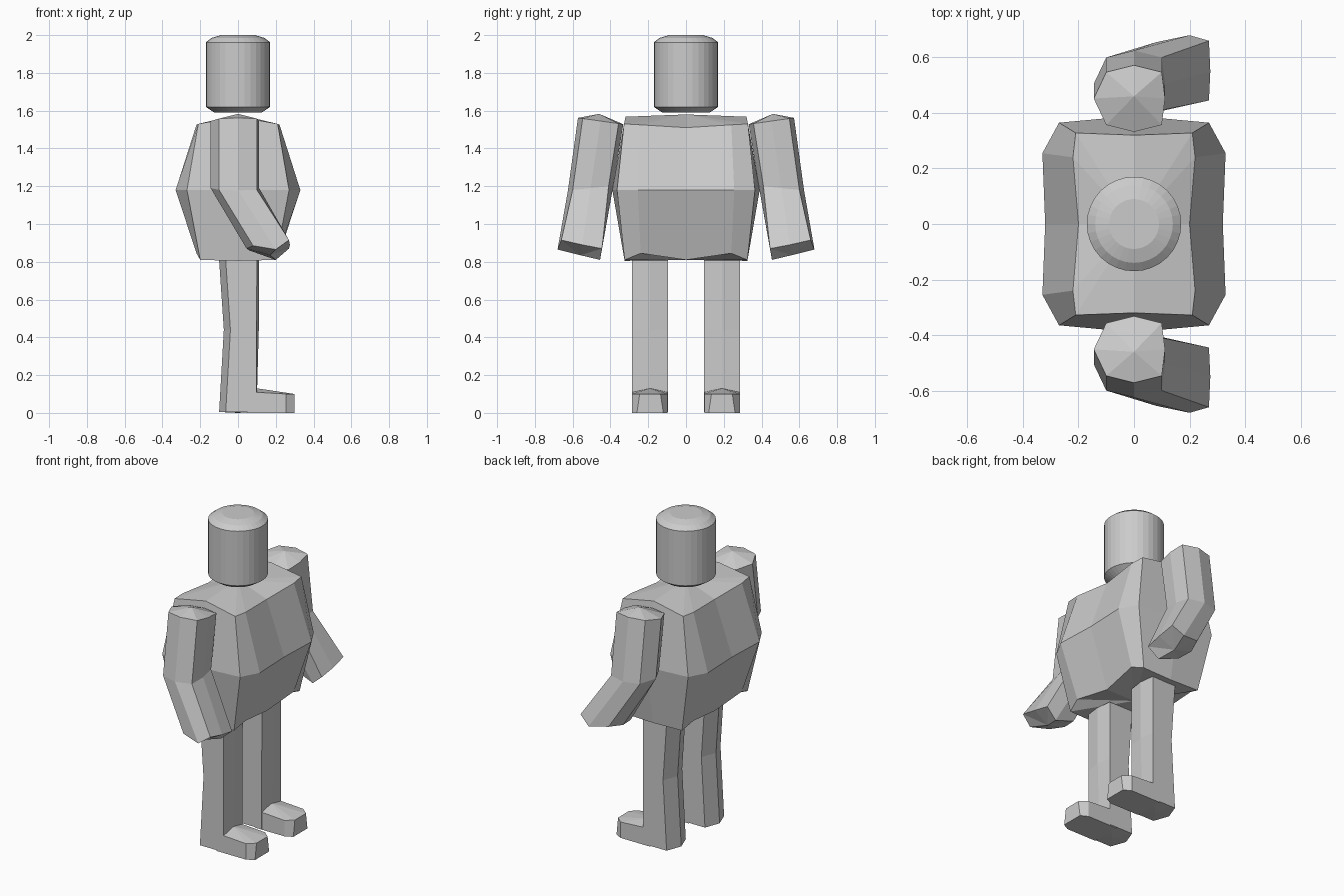
import bpy
import bmesh
import math

cube = bpy.data.objects.get("Cube")
if cube:
    bpy.data.objects.remove(cube, do_unlink=True)

GREY = bpy.data.materials.new("plain_grey")
GREY.use_nodes = True
COLOUR = (0.6, 0.6, 0.6, 1.0)
GREY.diffuse_color = COLOUR
GREY.node_tree.nodes["Principled BSDF"].inputs["Base Color"].default_value = COLOUR


def loft(name, rings, start, end, side=1):
    """Skin equal rings of points and close both ends with a fan to a point."""
    bm = bmesh.new()

    def vert(p):
        return bm.verts.new((p[0], p[1] * side, p[2]))

    loops = [[vert(p) for p in ring] for ring in rings]
    n = len(loops[0])
    for a, b in zip(loops, loops[1:]):
        for i in range(n):
            j = (i + 1) % n
            bm.faces.new((a[i], a[j], b[j], b[i]))
    for loop, tip in ((loops[0], start), (loops[-1], end)):
        t = vert(tip)
        for i in range(n):
            bm.faces.new((loop[i], loop[(i + 1) % n], t))
    bmesh.ops.recalc_face_normals(bm, faces=bm.faces)
    mesh = bpy.data.meshes.new(name)
    bm.to_mesh(mesh)
    bm.free()
    mesh.materials.append(GREY)
    obj = bpy.data.objects.new(name, mesh)
    bpy.context.collection.objects.link(obj)
    return obj


def circle(r, z, n=32):
    return [(r * math.cos(2 * math.pi * i / n), r * math.sin(2 * math.pi * i / n), z)
            for i in range(n)]


def four_way(quarter):
    """Mirror points running from the +x axis to the +y axis around the full ring."""
    half = quarter + [(-x, y, z) for x, y, z in reversed(quarter[:-1])]
    return half + [(x, -y, z) for x, y, z in reversed(half[1:-1])]


# Head: drum with softened rims
loft("head", [circle(r, z) for r, z in
              ((0.125, 1.59), (0.17, 1.62), (0.17, 1.962), (0.14, 1.985), (0.09, 2.0))],
     (0, 0, 1.59), (0, 0, 2.0))

# Torso: barrel of three chunky rings
loft("torso", [
    four_way([(0.20, 0, 0.81), (0.22, 0.24, 0.845), (0.20, 0.325, 0.81), (0, 0.325, 0.805)]),
    four_way([(0.32, 0, 1.18), (0.33, 0.255, 1.18), (0.27, 0.365, 1.18), (0, 0.39, 1.18)]),
    four_way([(0.20, 0, 1.51), (0.22, 0.24, 1.525), (0.21, 0.328, 1.53), (0, 0.32, 1.568)])],
    (0, 0, 0.81), (0, 0, 1.58))


def arm_ring(y, z, tilt):
    """Eight-sided arm section, bulged on the rear and sides."""
    shape = [(0.10, -0.095), (0.112, 0), (0.10, 0.095), (0, 0.12),
             (-0.10, 0.095), (-0.145, 0), (-0.10, -0.095), (0, -0.12)]
    return [(x, y + dy, z + tilt * dy) for x, dy in shape]


HAND = [(0.27, 0.445, 0.87), (0.275, 0.55, 0.89), (0.27, 0.66, 0.915), (0.20, 0.68, 0.865),
        (0.08, 0.655, 0.885), (0.045, 0.56, 0.87), (0.06, 0.465, 0.86), (0.20, 0.455, 0.81)]


def leg_ring(front, back, bulge, z):
    """Leg section with a pointed calf and a slight shin bulge."""
    return [(front, 0.095, z), (front + bulge, 0.19, z), (front, 0.285, z),
            (back + 0.035, 0.285, z), (back, 0.19, z), (back + 0.035, 0.095, z)]


def foot_ring(z, ridge, toe):
    """Foot outline with a chamfered toe; ridge raises the instep."""
    return [(0.05, 0.097, z), (0.10, 0.097, z + ridge * 0.3), (0.255, 0.097, z),
            (0.30, 0.19 - toe, z), (0.30, 0.19 + toe, z), (0.255, 0.285, z),
            (0.10, 0.285, z + ridge * 0.3), (0.05, 0.285, z)]


for label, side in (("front", -1), ("back", 1)):
    # Arm: upper arm, bent elbow, forearm and blunt hand
    loft(label + "_arm", [arm_ring(0.452, 1.545, 0.14), arm_ring(0.505, 1.19, -0.1), HAND],
         (0, 0.46, 1.583), (0.17, 0.56, 0.835), side)
    # Leg: slightly bent at the knee
    loft(label + "_leg", [leg_ring(0.10, -0.10, 0.012, 0.808),
                          leg_ring(0.098, -0.075, 0.012, 0.44),
                          leg_ring(0.098, -0.10, 0.0, 0.005)],
         (0, 0.19, 0.815), (0, 0.19, 0.0), side)
    # Foot: wedge with a raised instep
    loft(label + "_foot", [foot_ring(0.0, 0, 0.07), foot_ring(0.10, 0.03, 0.055)],
         (0.15, 0.19, 0.0), (0.10, 0.19, 0.13), side)
